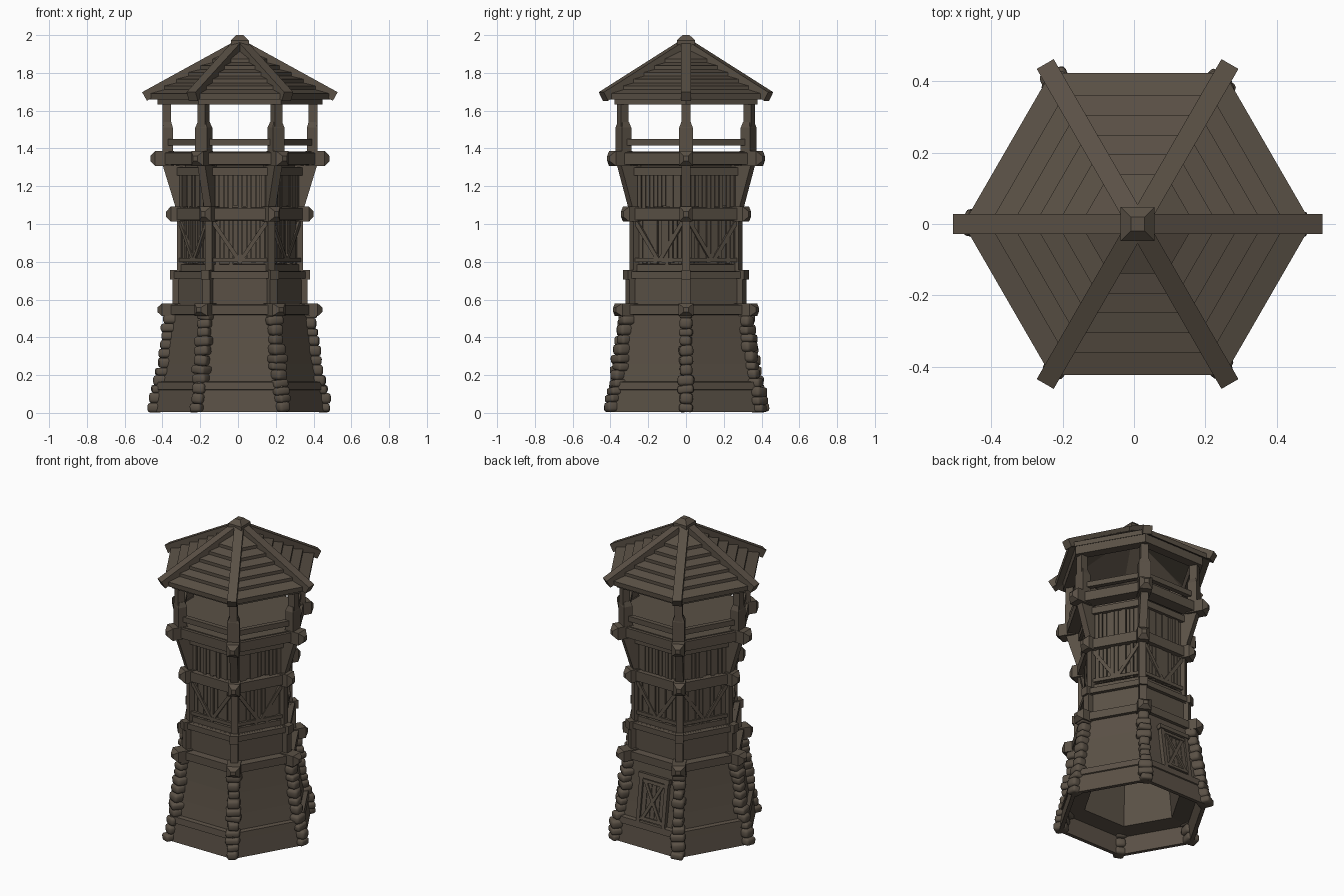
import bpy, bmesh, math, random
from mathutils import Vector, Matrix

if "Cube" in bpy.data.objects:
    bpy.data.objects.remove(bpy.data.objects["Cube"])

random.seed(4)
CX = 0.01  # tower axis
UP = Vector((0, 0, 1))
wood = bpy.data.materials.new("weathered_brown")
wood.diffuse_color = (0.102, 0.081, 0.060, 1)
wood.use_nodes = True
wood.node_tree.nodes["Principled BSDF"].inputs["Base Color"].default_value = wood.diffuse_color


def finish(name, bm, smooth=False):
    bmesh.ops.recalc_face_normals(bm, faces=bm.faces)
    for f in bm.faces:
        f.smooth = smooth
    me = bpy.data.meshes.new(name)
    bm.to_mesh(me)
    bm.free()
    me.materials.append(wood)
    ob = bpy.data.objects.new(name, me)
    bpy.context.collection.objects.link(ob)


def P(r, deg, z):
    a = math.radians(deg)
    return Vector((CX + r * math.cos(a), r * math.sin(a), z))


def radial(deg):
    return P(1, deg, 0) - Vector((CX, 0, 0))


def hex_loft(name, profile, closed=True):
    """Six-sided sweep of an (r, z) profile."""
    bm = bmesh.new()
    rings = [[bm.verts.new(P(r, 60 * k, z)) for k in range(6)] for r, z in profile]
    n = len(rings)
    for i in range(n if closed else n - 1):
        a, b = rings[i], rings[(i + 1) % n]
        for k in range(6):
            bm.faces.new((a[k], a[(k + 1) % 6], b[(k + 1) % 6], b[k]))
    if not closed:
        bm.faces.new(rings[0])
        bm.faces.new(rings[-1])
    finish(name, bm)


def beam(bm, p, q, w, h, up=UP, taper=1.0):
    """Box from p to q, w wide, h along up, tapered at q."""
    x = (q - p).normalized()
    y = up.cross(x).normalized()
    z = x.cross(y)
    vs = []
    for end, s in ((p, 1), (q, taper)):
        for a, b in ((-1, -1), (1, -1), (1, 1), (-1, 1)):
            vs.append(bm.verts.new(end + y * (a * w * s / 2) + z * (b * h * s / 2)))
    for f in ((0, 1, 2, 3), (7, 6, 5, 4), (0, 4, 5, 1), (1, 5, 6, 2), (2, 6, 7, 3), (3, 7, 4, 0)):
        bm.faces.new([vs[i] for i in f])


def ring(name, z0, z1, r, tip, bw):
    """Ring of beams with pointed end blocks at the corners."""
    hex_loft(name + "_beams", [(r - 0.08, z0), (r, z0 + 0.006), (r, z1 - 0.006), (r - 0.08, z1)])
    bm = bmesh.new()
    zm, h = (z0 + z1) / 2, z1 - z0 + 0.006
    for k in range(6):
        beam(bm, P(r - 0.07, 60 * k, zm), P(tip - 0.025, 60 * k, zm), bw, h)
        beam(bm, P(tip - 0.025, 60 * k, zm), P(tip, 60 * k, zm), bw, h, UP, 0.35)
    finish(name + "_end_blocks", bm)


def posts(name, r, z0, z1, w):
    bm = bmesh.new()
    for k in range(6):
        beam(bm, P(r, 60 * k, z0), P(r, 60 * k, z1), w, w, radial(60 * k))
    finish(name, bm)


def planks(name, r, z0, z1, n):
    """Uneven upright planks on all six faces."""
    bm = bmesh.new()
    for k in range(6):
        a, b, out = P(r, 60 * k, 0), P(r, 60 * k + 60, 0), radial(60 * k + 30)
        for i in range(n):
            c = a.lerp(b, (i + 0.5) / n) + out * random.uniform(-0.006, 0.006)
            lo = z0 + random.uniform(0, 0.015)
            beam(bm, c + UP * lo, c + UP * z1, r / n * 0.88, 0.02, out)
    finish(name, bm)


# tapered plaster base, stepped and hollow underneath
def wall_r(z):
    t = z / 0.53
    return 0.455 - 0.125 * t + 0.035 * t * t


zs = [0.005, 0.13, 0.26, 0.39, 0.53]
hex_loft("base_wall", [(0.02, 0.50), (0.26, 0.50), (0.30, 0.12), (0.425, 0.11), (0.435, 0.005)]
         + [(wall_r(z), z) for z in zs] + [(0.02, 0.53)])
hex_loft("base_skirt", [(0.435, 0.005), (0.462, 0.005), (0.447, 0.12), (0.455, 0.123),
                        (0.45, 0.163), (0.41, 0.168)])

# corner stones
bm = bmesh.new()
for k in range(6):
    z = 0.005
    while z < 0.51:
        h = min(random.uniform(0.038, 0.06), 0.525 - z)
        r = wall_r(z) - 0.008 + random.uniform(-0.006, 0.006)
        rot = Matrix.Rotation(math.radians(60 * k + random.uniform(-10, 10)), 4, 'Z') \
            @ Matrix.Rotation(random.uniform(-0.12, 0.12), 4, 'X')
        size = Matrix.Diagonal((random.uniform(0.07, 0.09), random.uniform(0.06, 0.09), h, 1))
        m = Matrix.Translation(P(r, 60 * k, z + h / 2)) @ rot @ size
        vs = bmesh.ops.create_cube(bm, size=1, matrix=m)["verts"]
        edges = list({e for v in vs for e in v.link_edges})
        bmesh.ops.bevel(bm, geom=edges, offset=h * 0.3, segments=2, profile=0.5, affect='EDGES')
        z += h * 0.97
finish("corner_stones", bm, True)

# door on the back face
bm = bmesh.new()
back = Vector((0, 1, 0.2)).normalized()


def D(u, z, off=0.0):
    return Vector((CX - 0.025 + u, wall_r(z) * 0.866 + off, z))


for i in range(5):
    u = -0.064 + 0.032 * i
    beam(bm, D(u, 0.165, 0.004), D(u, 0.43, 0.004), 0.029, 0.02, back)
for u in (-0.09, 0.09):
    beam(bm, D(u, 0.16, 0.008), D(u, 0.445, 0.008), 0.025, 0.035, back)
beam(bm, D(-0.11, 0.445, 0.01), D(0.11, 0.445, 0.01), 0.03, 0.04, back)
for s in (-1, 1):
    beam(bm, D(-0.06 * s, 0.19, 0.016), D(0.06 * s, 0.41, 0.016), 0.02, 0.014, back)
for z in (0.185, 0.415):
    beam(bm, D(-0.078, z, 0.016), D(0.078, z, 0.016), 0.02, 0.016, back)
finish("door", bm)

# lower ring and short plaster storey
ring("lower_ring", 0.515, 0.577, 0.388, 0.437, 0.08)
hex_loft("short_wall", [(0.338, 0.55), (0.338, 0.75)], False)
posts("short_posts", 0.335, 0.57, 0.72, 0.045)
hex_loft("short_cap", [(0.30, 0.71), (0.362, 0.712), (0.362, 0.748), (0.30, 0.752)])
posts("short_cap_corners", 0.345, 0.705, 0.757, 0.05)

# plank storey with braces
hex_loft("plank_core", [(0.302, 0.74), (0.302, 1.33)], False)
hex_loft("plank_sill", [(0.29, 0.75), (0.325, 0.75), (0.325, 0.785), (0.29, 0.79)])
planks("middle_planks", 0.31, 0.785, 1.02, 13)
posts("middle_posts", 0.312, 0.75, 1.02, 0.042)
bm = bmesh.new()
for k in range(6):
    out = radial(60 * k + 30)
    a, b = P(0.323, 60 * k, 0), P(0.323, 60 * k + 60, 0)
    beam(bm, a + UP * 0.81, b + UP * 0.81, 0.02, 0.022)
    for s, e in ((0.06, 0.47), (0.94, 0.53)):
        beam(bm, a.lerp(b, s) + UP * 1.01, a.lerp(b, e) + UP * 0.815, 0.022, 0.018, out)
finish("middle_braces", bm)
ring("middle_ring", 1.015, 1.09, 0.352, 0.39, 0.07)

# upper planks with flared corner brackets
planks("upper_planks", 0.315, 1.08, 1.30, 13)
hex_loft("upper_rail", [(0.29, 1.255), (0.345, 1.258), (0.345, 1.30), (0.29, 1.302)])
bm = bmesh.new()
for k in range(6):
    side = radial(60 * k + 90) * 0.023
    prof = [(0.27, 1.08), (0.338, 1.08), (0.41, 1.315), (0.27, 1.315)]
    l = [bm.verts.new(P(r, 60 * k, z) - side) for r, z in prof]
    q = [bm.verts.new(P(r, 60 * k, z) + side) for r, z in prof]
    bm.faces.new(l)
    bm.faces.new(q)
    for i in range(4):
        j = (i + 1) % 4
        bm.faces.new((l[i], l[j], q[j], q[i]))
finish("corner_brackets", bm)

# lookout platform, posts and rails
ring("platform_ring", 1.31, 1.383, 0.418, 0.474, 0.075)
hex_loft("platform_floor", [(0.40, 1.33), (0.40, 1.384)], False)
posts("lookout_posts", 0.387, 1.37, 1.66, 0.046)
bm = bmesh.new()
for k in range(6):
    out = radial(60 * k)
    beam(bm, P(0.383, 60 * k, 1.375), P(0.383, 60 * k, 1.51), 0.072, 0.056, out)
    beam(bm, P(0.383, 60 * k, 1.51), P(0.383, 60 * k, 1.54), 0.072, 0.056, out, 0.7)
    beam(bm, P(0.385, 60 * k, 1.433), P(0.385, 60 * k + 60, 1.433), 0.03, 0.034)
finish("post_sleeves_and_rails", bm)

# roof: eave beams, stepped boards, ridge beams and cap
hex_loft("eave_beams", [(0.37, 1.632), (0.437, 1.632), (0.437, 1.685), (0.37, 1.70)])


def roof_z(r):
    return 1.95 - 0.56 * r


prof = [(0.02, roof_z(0.02) - 0.03), (0.485, roof_z(0.485) - 0.018)]
steps = [0.488, 0.415, 0.352, 0.288, 0.225, 0.16, 0.02]
for a, b in zip(steps, steps[1:]):
    prof += [(a, roof_z(a) + 0.014), (b, roof_z(b) - 0.006)]
hex_loft("roof_boards", prof)
bm = bmesh.new()
for k in range(6):
    beam(bm, P(0.01, 60 * k, roof_z(0.01) + 0.003), P(0.505, 60 * k, roof_z(0.505) + 0.008), 0.055, 0.052)
finish("ridge_beams", bm)
bm = bmesh.new()
c = Vector((CX, 0, 0))
beam(bm, c + UP * 1.93, c + UP * 1.972, 0.095, 0.095, Vector((0, 1, 0)))
beam(bm, c + UP * 1.972, c + UP * 2.0, 0.095, 0.095, Vector((0, 1, 0)), 0.4)
finish("roof_cap", bm)
